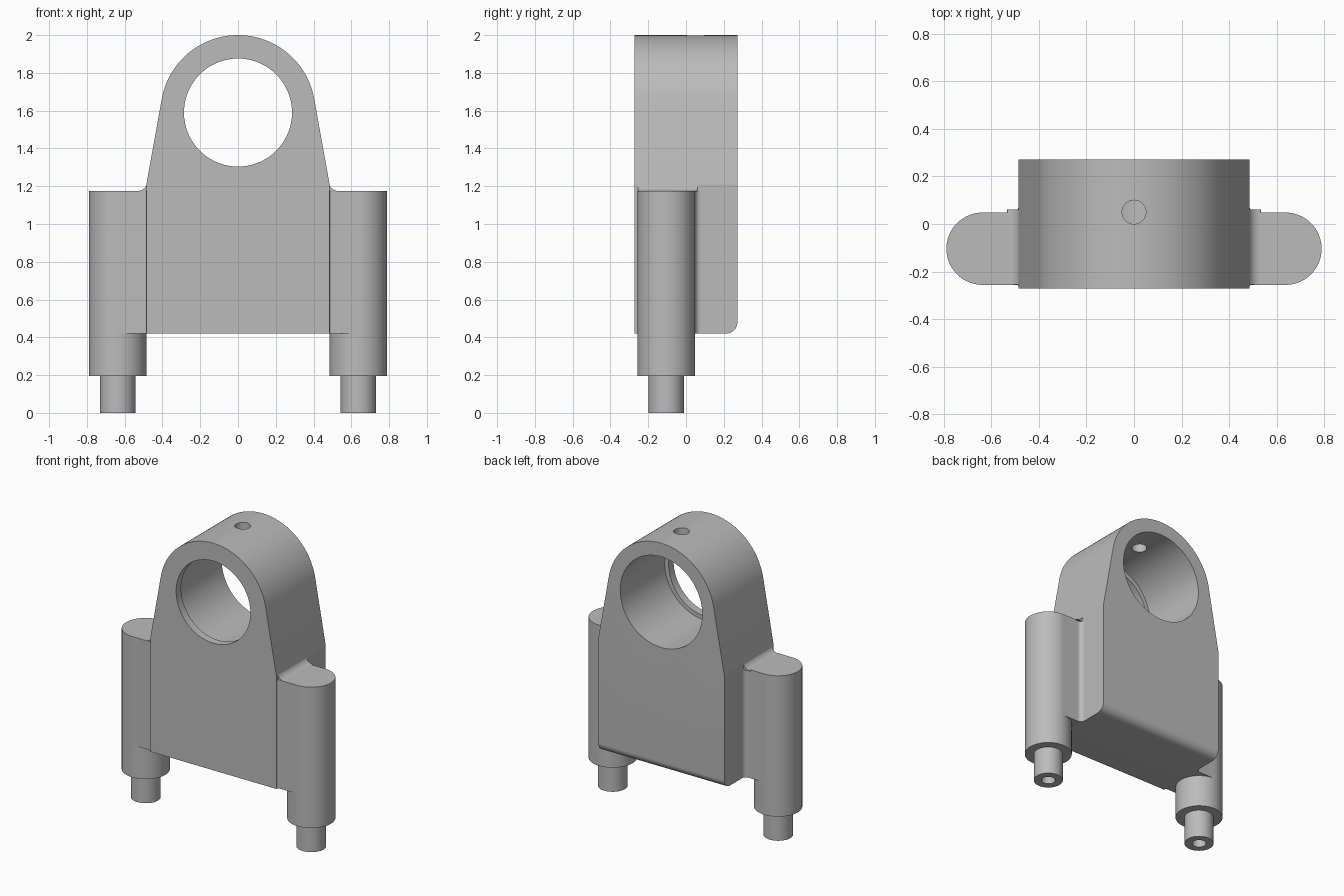
import bpy
import bmesh
from math import cos, sin, radians, acos, atan2, hypot, pi
from mathutils import Matrix

cube = bpy.data.objects.get("Cube")
if cube:
    bpy.data.objects.remove(cube, do_unlink=True)

grey = bpy.data.materials.new("mid grey")
grey.use_nodes = True
GREY = (0.5, 0.5, 0.5, 1)
grey.diffuse_color = GREY
grey.node_tree.nodes["Principled BSDF"].inputs["Base Color"].default_value = GREY


def finish(name, bm):
    bmesh.ops.recalc_face_normals(bm, faces=bm.faces)
    mesh = bpy.data.meshes.new(name)
    bm.to_mesh(mesh)
    bm.free()
    mesh.materials.append(grey)
    ob = bpy.data.objects.new(name, mesh)
    bpy.context.collection.objects.link(ob)
    return ob


def activate(ob):
    bpy.ops.object.select_all(action='DESELECT')
    ob.select_set(True)
    bpy.context.view_layer.objects.active = ob


def smooth(ob):
    activate(ob)
    bpy.ops.object.shade_smooth_by_angle(angle=radians(9))


def arc(cx, cy, r, a0, a1, n):
    steps = [radians(a0 + (a1 - a0) * i / n) for i in range(n + 1)]
    return [(cx + r * cos(a), cy + r * sin(a)) for a in steps]


def prism(pts, axis, lo, hi):
    """Extrude an outline along y (outline in x, z) or along z (outline in x, y)."""
    bm = bmesh.new()

    def place(p, t):
        return (p[0], t, p[1]) if axis == 'y' else (p[0], p[1], t)
    a = [bm.verts.new(place(p, lo)) for p in pts]
    b = [bm.verts.new(place(p, hi)) for p in pts]
    bm.faces.new(a)
    bm.faces.new(b)
    for i in range(len(pts)):
        j = (i + 1) % len(pts)
        bm.faces.new((a[i], a[j], b[j], b[i]))
    return bm


# Main dimensions
HALF_W, DEPTH = 0.485, 0.272
BASE, SHOULDER, SHELF = 0.42, 1.21, 1.175
BORE_Z, HEAD_R = 1.59, 0.41
POST_X, POST_Y, POST_R = 0.637, -0.104, 0.152

# Body: straight sides, tapering tangentially into the round head
dx, dz = HALF_W, SHOULDER - BORE_Z
tangent = (atan2(dz, dx) + acos(HEAD_R / hypot(dx, dz))) * 180 / pi
outline = [(-HALF_W, SHOULDER), (-HALF_W, BASE), (HALF_W, BASE), (HALF_W, SHOULDER)]
outline += arc(0, BORE_Z, HEAD_R, tangent, 180 - tangent, 72)
bm = prism(outline, 'y', -DEPTH, DEPTH)
edges = [e for e in bm.edges
         if all(v.co.y > 0 and abs(v.co.z - BASE) < 0.001 for v in e.verts)]
bmesh.ops.bevel(bm, geom=edges, offset=0.06, segments=14, profile=0.5, affect='EDGES')
body = finish("bearing_body", bm)

# Stepped bore with a front lip, and an oil hole in the crown
cutters = [
    ("lip_cutter", prism(arc(0, BORE_Z, 0.286, 0, 355, 71), 'y', -0.5, 0)),
    ("bore_cutter", prism(arc(0, BORE_Z, 0.316, 0, 355, 71), 'y', -0.217, 0.5)),
    ("oil_hole_cutter", prism(arc(0, 0.05, 0.05, 0, 352.5, 47), 'z', 1.7, 2.2)),
]
for name, cut_bm in cutters:
    cutter = finish(name, cut_bm)
    cutter.hide_render = True
    activate(body)
    mod = body.modifiers.new(name, 'BOOLEAN')
    mod.operation = 'DIFFERENCE'
    mod.solver = 'EXACT'
    mod.object = cutter
    bpy.ops.object.modifier_apply(modifier=name)
    bpy.data.objects.remove(cutter, do_unlink=True)
smooth(body)


def post(name, side):
    """Turned post with a narrower hollow locating pin."""
    profile = [(0, 0.3), (0.045, 0.3), (0.045, 0), (0.094, 0), (0.094, 0.195),
               (POST_R, 0.195), (POST_R, SHELF), (0, SHELF)]
    bm = bmesh.new()
    vs = [bm.verts.new((r, 0, z)) for r, z in profile]
    es = [bm.edges.new(p) for p in zip(vs, vs[1:])]
    bmesh.ops.spin(bm, geom=vs + es, cent=(0, 0, 0), axis=(0, 0, 1),
                   angle=2 * pi, steps=72)
    bmesh.ops.remove_doubles(bm, verts=bm.verts, dist=0.0001)
    bmesh.ops.translate(bm, verts=bm.verts, vec=(side * POST_X, POST_Y, 0))
    smooth(finish(name, bm))


def mirrored(name, bm, side):
    bm.transform(Matrix.Diagonal((side, 1, 1, 1)))
    smooth(finish(name, bm))


for word, side in (("left", 1), ("right", -1)):
    post(word + "_post", side)

    # Web wraps the inner half of the post, with small fillets to the body
    front, back = POST_Y - POST_R, POST_Y + POST_R
    inner, f = HALF_W - 0.03, 0.03
    web = [(inner, front - 0.01)]
    web += arc(HALF_W + 0.01, front - 0.01, 0.01, 180, 90, 8)
    web += arc(POST_X, POST_Y, POST_R, 270, 90, 36)
    web += arc(HALF_W + f, back + f, f, 270, 180, 12)
    web += [(inner, back + f)]
    mirrored(word + "_web", prism(web, 'z', BASE, SHELF), side)

    # Fillet between the shelf and the body side
    r = 0.05
    fillet = [(inner, SHELF - 0.005), (HALF_W + r, SHELF - 0.005)]
    fillet += arc(HALF_W + r - 0.004, SHELF + r, r, 270, 180, 14)
    fillet += [(inner, SHELF + r)]
    mirrored(word + "_shelf_fillet", prism(fillet, 'y', front + 0.002, back + 0.012), side)
